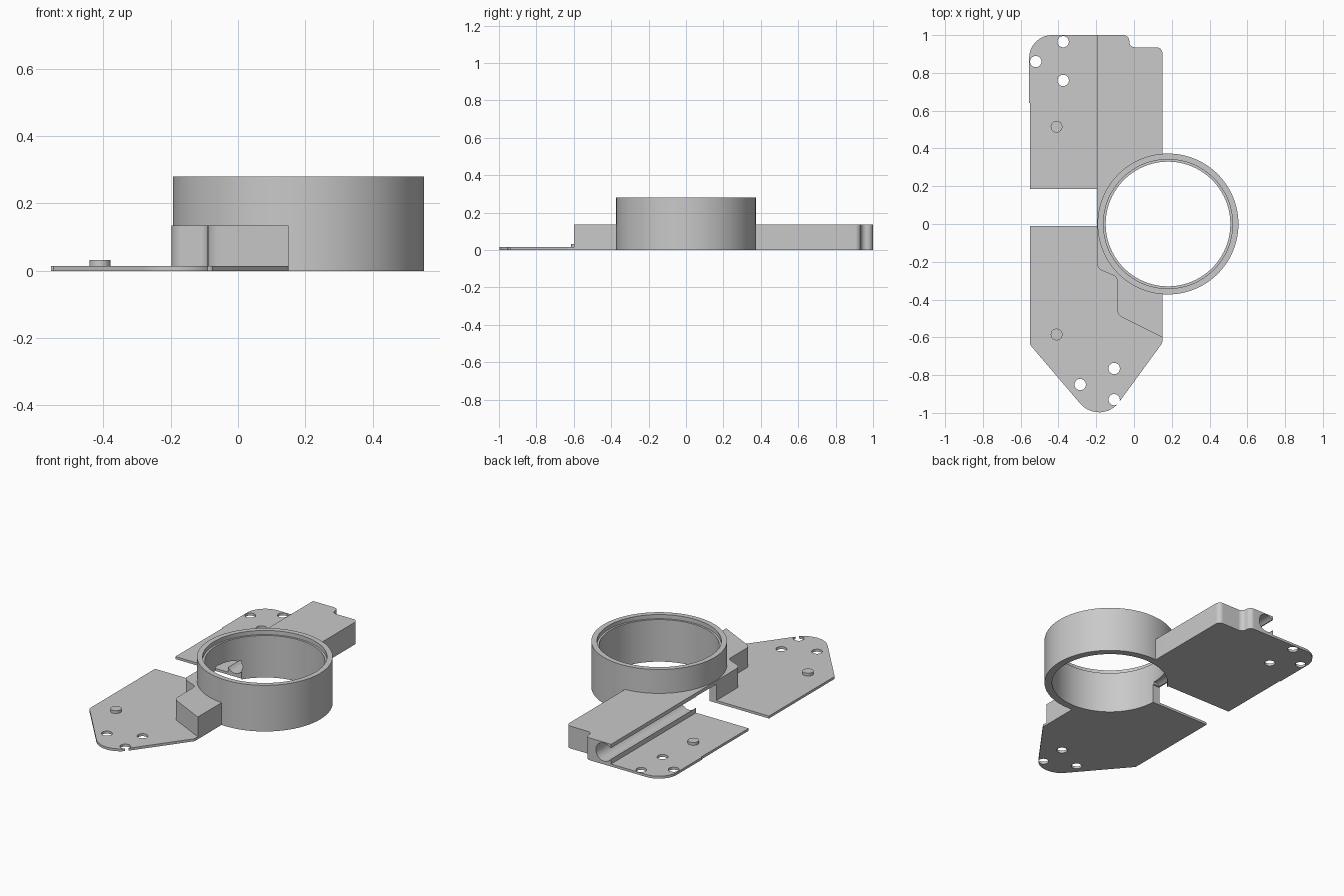
import bpy, bmesh, math
from mathutils import Vector, Matrix

cube = bpy.data.objects.get("Cube")
if cube:
    bpy.data.objects.remove(cube, do_unlink=True)

gray = bpy.data.materials.new("plain_gray")
gray.use_nodes = True
COLOR = (0.585, 0.585, 0.585, 1)
gray.diffuse_color = COLOR
gray.node_tree.nodes["Principled BSDF"].inputs["Base Color"].default_value = COLOR

RING_X, PLATE_Z, BLOCK_Z, RING_Z = 0.18, 0.015, 0.135, 0.28
RAIL_X = -0.197


def make(name, bm):
    bmesh.ops.recalc_face_normals(bm, faces=bm.faces)
    mesh = bpy.data.meshes.new(name)
    bm.to_mesh(mesh)
    bm.free()
    mesh.materials.append(gray)
    ob = bpy.data.objects.new(name, mesh)
    bpy.context.collection.objects.link(ob)
    return ob


def rounded(corners, steps=8):
    """Outline with each corner (x, y, radius) filleted."""
    out = []
    for i, (x, y, r) in enumerate(corners):
        p = Vector((x, y))
        if not r:
            out.append(p)
            continue
        a = (Vector(corners[i - 1][:2]) - p).normalized()
        b = (Vector(corners[(i + 1) % len(corners)][:2]) - p).normalized()
        half = a.angle(b) / 2
        center = p + (a + b).normalized() * (r / math.sin(half))
        start = p + a * (r / math.tan(half)) - center
        end = p + b * (r / math.tan(half)) - center
        for k in range(steps + 1):
            out.append(center + start.lerp(end, k / steps).normalized() * r)
    return out


def prism(name, outline, z0, z1):
    bm = bmesh.new()
    face = bm.faces.new([bm.verts.new((p[0], p[1], z0)) for p in outline])
    ext = bmesh.ops.extrude_face_region(bm, geom=[face], use_keep_orig=True)
    verts = [g for g in ext["geom"] if isinstance(g, bmesh.types.BMVert)]
    bmesh.ops.translate(bm, vec=(0, 0, z1 - z0), verts=verts)
    return make(name, bm)


def disc(name, x, y, r, z0, z1, sides=32):
    turn = [2 * math.pi * k / sides for k in range(sides)]
    return prism(name, [(x + r * math.cos(t), y + r * math.sin(t)) for t in turn], z0, z1)


def box(name, x0, x1, y0, y1, z0, z1):
    return prism(name, [(x0, y0), (x1, y0), (x1, y1), (x0, y1)], z0, z1)


def cut(ob, cutters):
    for c in cutters:
        c.hide_render = True
        mod = ob.modifiers.new("cut", "BOOLEAN")
        mod.operation, mod.solver, mod.object = "DIFFERENCE", "EXACT", c
    deps = bpy.context.evaluated_depsgraph_get()
    mesh = bpy.data.meshes.new_from_object(ob.evaluated_get(deps))
    ob.modifiers.clear()
    ob.data = mesh


# Cutters: ring bore, rail channel and the open gap between the plates
bore = disc("bore_cutter", RING_X, 0, 0.33, -0.1, 0.5, 96)
channel = disc("channel_cutter", 0, 0, 0.055, 0, 1.2)
channel.data.transform(Matrix.Translation((-0.15, 1.2, 0.075)) @ Matrix.Rotation(math.pi / 2, 4, "X"))
slot = box("slot_cutter", -0.3, -0.152, 0.002, 1.18, 0.045, 0.112)
gap = box("gap_cutter", -0.31, -0.1, -0.01, 0.185, -0.1, 0.114)
helpers = [bore, channel, slot, gap]


def holes(spots):
    made = [disc("hole_cutter", x, y, 0.03, -0.1, 0.1) for x, y in spots]
    helpers.extend(made)
    return made


# Thin mounting plates
back_plate = prism("back_plate", rounded([
    (-0.55, 0.185, 0), (RAIL_X + 0.01, 0.185, 0), (RAIL_X + 0.01, 1, 0),
    (-0.555, 1, 0.12), (-0.555, 0.64, 0), (-0.55, 0.64, 0)]), 0, PLATE_Z)
cut(back_plate, holes([(-0.52, 0.86), (-0.375, 0.965), (-0.375, 0.76)]))

front_plate = prism("front_plate", rounded([
    (-0.55, -0.01, 0), (-0.55, -0.64, 0.02), (-0.177, -1.077, 0.13),
    (0.15, -0.63, 0.03), (0.15, -0.01, 0)]), 0, PLATE_Z)
cut(front_plate, [bore] + holes([(-0.285, -0.85), (-0.105, -0.765), (-0.105, -0.93)]))

# Locating pins
for name, y in (("front_pin", -0.585), ("back_pin", 0.515)):
    disc(name, -0.41, y, 0.031, 0.005, 0.032)

# Thick block running along the ring, hollowed by the channel
rail_block = prism("rail_block", rounded([
    (RAIL_X, 1, 0), (RAIL_X, -0.235, 0.045), (-0.09, -0.28, 0.03), (-0.09, -0.48, 0.05),
    (0.15, -0.6, 0), (0.15, 0.935, 0.03), (-0.025, 0.935, 0.03), (-0.025, 1, 0.03)]), 0, BLOCK_Z)
cut(rail_block, [bore, channel, slot, gap])

# Ring with a shallow rebate inside its top rim
profile = [(0.33, 0), (0.373, 0), (0.373, RING_Z), (0.342, RING_Z), (0.342, 0.255), (0.33, 0.255)]
bm = bmesh.new()
pts = [bm.verts.new((r, 0, z)) for r, z in profile]
edges = [bm.edges.new((pts[i - 1], pts[i])) for i in range(len(pts))]
bmesh.ops.spin(bm, geom=pts + edges, cent=(0, 0, 0), axis=(0, 0, 1), angle=2 * math.pi, steps=96)
bmesh.ops.remove_doubles(bm, verts=bm.verts, dist=0.0001)
bmesh.ops.translate(bm, vec=(RING_X, 0, 0), verts=bm.verts)
ring = make("ring", bm)
cut(ring, [channel, slot, gap])

for h in helpers:
    bpy.data.objects.remove(h, do_unlink=True)

# Smooth the curved walls, keep corners sharp
bpy.ops.object.select_all(action="DESELECT")
for ob in bpy.context.collection.objects:
    if ob.type == "MESH":
        ob.select_set(True)
        bpy.context.view_layer.objects.active = ob
bpy.ops.object.shade_smooth_by_angle(angle=math.radians(30))
